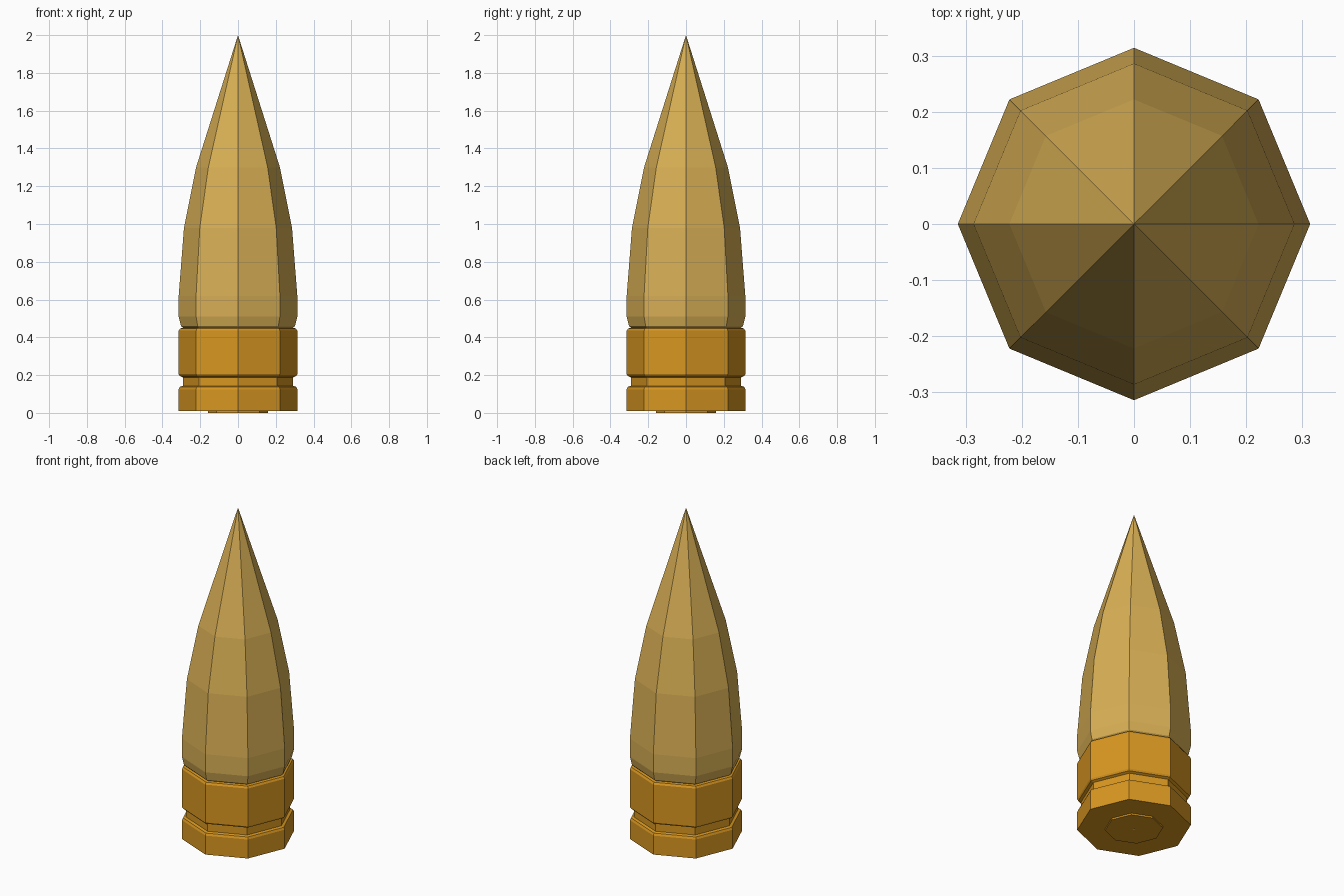
import bpy, bmesh
from math import cos, sin, pi

if "Cube" in bpy.data.objects:
    bpy.data.objects.remove(bpy.data.objects["Cube"])

SIDES = 8

def material(name, rgb):
    m = bpy.data.materials.new(name)
    m.diffuse_color = (*rgb, 1)
    m.use_nodes = True
    m.node_tree.nodes["Principled BSDF"].inputs["Base Color"].default_value = m.diffuse_color
    return m

def lathe(name, profile, mat):
    """Revolve (radius, z) points into a closed flat-faced octagonal solid."""
    bm = bmesh.new()
    rings = []
    for r, z in profile:
        if r == 0:
            rings.append([bm.verts.new((0, 0, z))] * SIDES)
        else:
            rings.append([bm.verts.new((r * cos(2 * pi * i / SIDES), r * sin(2 * pi * i / SIDES), z))
                          for i in range(SIDES)])
    for a, b in zip(rings, rings[1:]):
        for i in range(SIDES):
            j = (i + 1) % SIDES
            bm.faces.new(list(dict.fromkeys((a[i], a[j], b[j], b[i]))))
    for ring in (rings[0], rings[-1]):
        if ring[0] is not ring[1]:
            bm.faces.new(ring)
    bmesh.ops.recalc_face_normals(bm, faces=bm.faces)
    mesh = bpy.data.meshes.new(name)
    bm.to_mesh(mesh)
    bm.free()
    mesh.materials.append(mat)
    ob = bpy.data.objects.new(name, mesh)
    bpy.context.collection.objects.link(ob)
    return ob

brass = material("brass", (0.69, 0.31, 0.015))
copper = material("pale_copper", (0.69, 0.43, 0.09))

# Pointed projectile
lathe("projectile", [(0.285, 0.445), (0.302, 0.46), (0.314, 0.51), (0.314, 0.62),
                     (0.286, 0.98), (0.222, 1.30), (0, 2.0)], copper)

# Casing with extractor groove
lathe("casing", [(0.314, 0.01), (0.314, 0.125), (0.308, 0.138), (0.292, 0.143),
                 (0.292, 0.188), (0.308, 0.195), (0.314, 0.205), (0.314, 0.435),
                 (0.307, 0.447), (0.285, 0.451)], brass)

# Primer disc under the base, with a tiny centre dimple
lathe("primer", [(0, 0.004), (0.008, 0.0), (0.16, 0.0), (0.16, 0.012), (0, 0.012)], brass)
